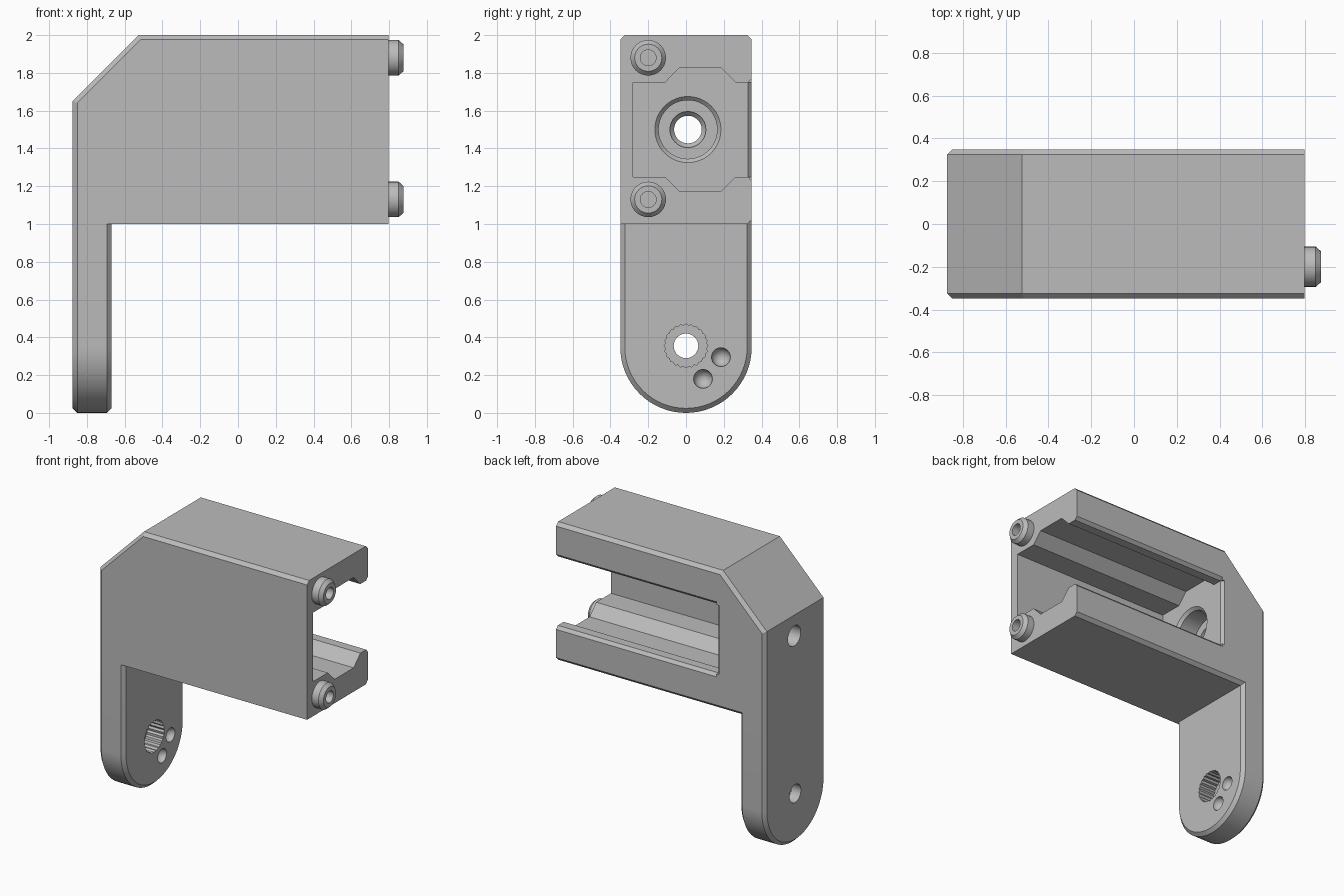
import bpy, bmesh, math
from mathutils import Vector

if "Cube" in bpy.data.objects:
    bpy.data.objects.remove(bpy.data.objects["Cube"], do_unlink=True)

gray = bpy.data.materials.new("plain gray")
gray.use_nodes = True
COLOR = (0.5, 0.5, 0.5, 1)
gray.diffuse_color = COLOR
gray.node_tree.nodes["Principled BSDF"].inputs["Base Color"].default_value = COLOR

W = 0.348        # half width
LEFT = -0.875    # outer face of the arm
ARM_IN = -0.67   # inner face of the arm
FACE = 0.797     # open end of the housing
POCKET = -0.49   # end wall of the pocket
CHAMFER = 0.024


def add_object(name, bm):
    bmesh.ops.recalc_face_normals(bm, faces=bm.faces[:])
    mesh = bpy.data.meshes.new(name)
    bm.to_mesh(mesh)
    bm.free()
    mesh.materials.append(gray)
    obj = bpy.data.objects.new(name, mesh)
    bpy.context.collection.objects.link(obj)
    return obj


def prism(name, points, axis, lo, hi, chamfer=None):
    """Extrude a 2D outline along an axis; chamfer picks edges by their midpoint."""
    bm = bmesh.new()
    def place(p, d):
        co = list(p)
        co.insert(axis, d)
        return bm.verts.new(co)
    face = bm.faces.new([place(p, lo) for p in points])
    moved = bmesh.ops.extrude_face_region(bm, geom=[face])["geom"]
    shift = Vector((0, 0, 0))
    shift[axis] = hi - lo
    bmesh.ops.translate(bm, vec=shift, verts=[v for v in moved if isinstance(v, bmesh.types.BMVert)])
    bmesh.ops.recalc_face_normals(bm, faces=bm.faces[:])
    if chamfer:
        rim = [e for e in bm.edges
               if abs(e.verts[0].co[axis] - e.verts[1].co[axis]) < 1e-5
               and chamfer((e.verts[0].co + e.verts[1].co) / 2)]
        bmesh.ops.bevel(bm, geom=rim, offset=CHAMFER, segments=1, affect='EDGES')
    return add_object(name, bm)


def turned(name, y, z, profile, segments=48, tooth=0):
    """Revolve (x, radius) points around an x-parallel axis, optionally fluted."""
    bm = bmesh.new()
    rings = []
    for x, r in profile:
        ring = []
        for i in range(segments):
            a = math.tau * i / segments
            rr = r - tooth * (i % 2)
            ring.append(bm.verts.new((x, y + rr * math.cos(a), z + rr * math.sin(a))))
        rings.append(ring)
    for a, b in zip(rings, rings[1:]):
        for i in range(segments):
            j = (i + 1) % segments
            bm.faces.new((a[i], a[j], b[j], b[i]))
    bm.faces.new(rings[0])
    bm.faces.new(rings[-1])
    return add_object(name, bm)


def combine(target, tool, operation):
    mod = target.modifiers.new(operation.lower(), 'BOOLEAN')
    mod.object, mod.operation, mod.solver = tool, operation, 'EXACT'
    bpy.context.view_layer.objects.active = target
    bpy.ops.object.modifier_apply(modifier=mod.name)
    bpy.data.objects.remove(tool, do_unlink=True)


# Housing: chamfered along top, slope and left; the back bottom edge too
housing = prism("bracket_body",
                [(LEFT, 1), (FACE, 1), (FACE, 2), (-0.525, 2), (LEFT, 1.65)], 1, -W, W,
                lambda m: m.x < FACE - 0.01 and (m.z > 1.01 or m.y > 0))

# Arm with a round lower end
arc = [(W * math.cos(a), W + W * math.sin(a))
       for a in (math.pi + math.pi * i / 32 for i in range(33))]
arm = prism("arm", arc + [(W, 1.1), (-W, 1.1)], 0, LEFT, ARM_IN, lambda m: m.z < 1.09)
combine(housing, arm, 'UNION')

# Pocket with grooved rails, open to the end and the back
upper = [(-0.28, 0.25), (-0.11, 0.25), (-0.035, 0.327), (0.185, 0.327),
         (0.262, 0.25), (W - 0.02, 0.25), (W + 0.1, 0.38)]
outline = [(y, 1.5 + h) for y, h in upper] + [(y, 1.5 - h) for y, h in reversed(upper)]
combine(housing, prism("pocket_cutter", outline, 0, POCKET, 1.2), 'DIFFERENCE')
edge = W - 0.02
wedge = [(POCKET, edge), (POCKET - 0.06, edge + 0.06), (0, edge + 0.06), (0, edge)]
combine(housing, prism("pocket_edge_cutter", wedge, 2, 1.25, 1.75), 'DIFFERENCE')

# Stepped shaft bore in the pocket's end wall
bore = [(-1, 0.073), (-0.7, 0.073), (-0.675, 0.095), (-0.65, 0.095), (-0.65, 0.155),
        (POCKET - 0.02, 0.155), (POCKET, 0.175), (POCKET + 0.05, 0.175)]
combine(housing, turned("bore_cutter", 0.01, 1.5, bore), 'DIFFERENCE')

# Fluted socket and through hole in the arm
combine(housing, turned("socket_cutter", 0, 0.355, [(-0.8, 0.116), (-0.6, 0.116)], 48, 0.008), 'DIFFERENCE')
combine(housing, turned("hole_cutter", 0, 0.355, [(-1, 0.065), (-0.6, 0.065)]), 'DIFFERENCE')

# Two round-bottomed dimples
R = 0.05
dome = [(ARM_IN - R * math.cos(a), R * math.sin(a))
        for a in (math.pi / 2 * i / 8 for i in range(1, 9))]
for y, z in ((0.185, 0.295), (0.09, 0.18)):
    combine(housing, turned("dimple_cutter", y, z, dome + [(ARM_IN + 0.05, R)], 24), 'DIFFERENCE')

# Hollow locating pegs on the open end
parts = [housing]
for name, z in (("upper_peg", 1.88), ("lower_peg", 1.13)):
    peg = turned(name, -0.2, z, [(FACE - 0.03, 0.094), (0.85, 0.094), (0.875, 0.072)], 32)
    combine(peg, turned("peg_hole_cutter", -0.2, z, [(0.81, 0.042), (0.95, 0.042)], 32), 'DIFFERENCE')
    parts.append(peg)

bpy.ops.object.select_all(action='DESELECT')
for obj in parts:
    obj.select_set(True)
bpy.context.view_layer.objects.active = housing
bpy.ops.object.shade_smooth_by_angle(angle=math.radians(25))
